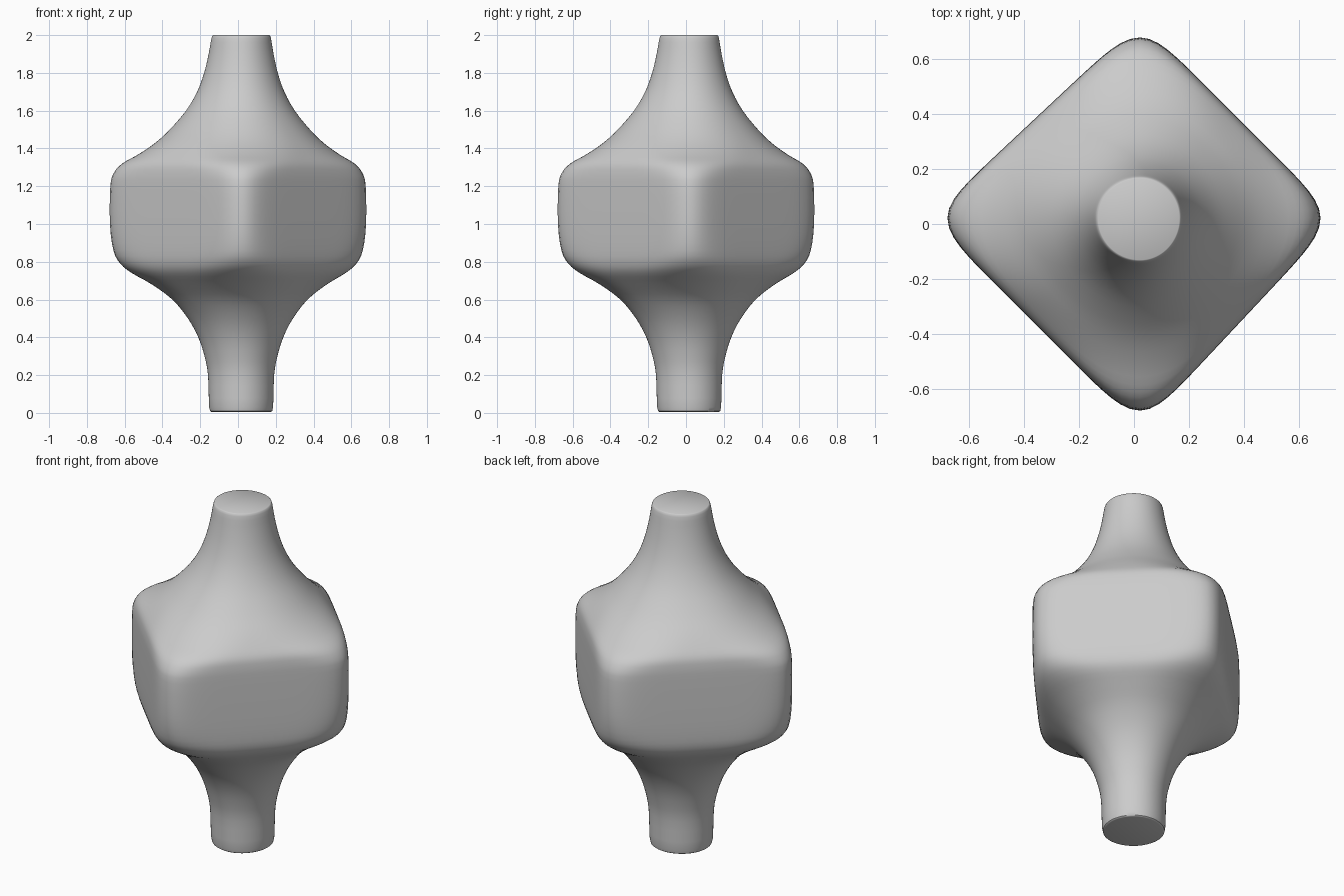
import bpy
import bmesh
import math
from mathutils import Vector

SIDES = 120     # vertices per ring
STEPS = 3       # rings between profile stations
REACH = 0.678   # widest corner
LEAN = 0.022    # sideways offset at the axis, fading towards the corners

# Stations: height, reach at the corners, reach at the flat sides
PROFILE = [
    (0.005, 0.155, 0.155), (0.03, 0.169, 0.168), (0.2, 0.175, 0.174),
    (0.3, 0.193, 0.191), (0.4, 0.225, 0.222), (0.5, 0.278, 0.272),
    (0.6, 0.358, 0.347), (0.68, 0.463, 0.428), (0.74, 0.565, 0.489),
    (0.79, 0.625, 0.514), (0.86, 0.66, 0.523), (1.0, 0.678, 0.526),
    (1.2, 0.676, 0.526), (1.27, 0.658, 0.523), (1.32, 0.615, 0.512),
    (1.37, 0.53, 0.478), (1.43, 0.445, 0.427), (1.5, 0.371, 0.362),
    (1.6, 0.288, 0.284), (1.7, 0.231, 0.229), (1.8, 0.195, 0.194),
    (1.9, 0.172, 0.171), (1.985, 0.157, 0.157), (2.0, 0.148, 0.148),
]


def smooth_stations(points):
    """Catmull-Rom interpolation through the stations."""
    pts = [Vector(p) for p in points]
    result = []
    for i in range(len(pts) - 1):
        a, b = pts[max(i - 1, 0)], pts[i]
        c, d = pts[i + 1], pts[min(i + 2, len(pts) - 1)]
        for s in range(STEPS):
            t = s / STEPS
            result.append(b + (c - a) * t / 2
                          + (a - b * 2.5 + c * 2 - d / 2) * t ** 2
                          + (b * 1.5 - a / 2 - c * 1.5 + d / 2) * t ** 3)
    return result + [pts[-1]]


def lean(value):
    """Offset the middle while keeping the corner reach."""
    return value + LEAN * (1 - abs(value) / REACH)


def make_ring(bm, z, corner, side):
    """Section that ranges from a circle to a rounded diamond."""
    power = 1 / (0.5 - math.log2(max(corner / side, 1)))
    ring = []
    for i in range(SIDES):
        a = math.tau * i / SIDES
        u, v = abs(math.cos(a + math.pi / 4)), abs(math.sin(a + math.pi / 4))
        r = side / (u ** power + v ** power) ** (1 / power)
        ring.append(bm.verts.new((lean(r * math.cos(a)),
                                  lean(r * math.sin(a)), z)))
    return ring


# Single grey material
grey = bpy.data.materials.new("plain grey")
grey.use_nodes = True
colour = (0.6, 0.6, 0.6, 1)
grey.diffuse_color = colour
grey.node_tree.nodes["Principled BSDF"].inputs["Base Color"].default_value = colour

cube = bpy.data.objects.get("Cube")
if cube:
    bpy.data.objects.remove(cube, do_unlink=True)

# Diamond body lofted into the round necks
bm = bmesh.new()
rings = [make_ring(bm, *station) for station in smooth_stations(PROFILE)]
for low, high in zip(rings, rings[1:]):
    for i in range(SIDES):
        j = (i + 1) % SIDES
        bm.faces.new((low[i], low[j], high[j], high[i]))

# Flat ends
bm.faces.new(rings[0][::-1])
bm.faces.new(rings[-1])

mesh = bpy.data.meshes.new("necked_body")
bm.to_mesh(mesh)
bm.free()
mesh.materials.append(grey)
body = bpy.data.objects.new("necked_body", mesh)
bpy.context.collection.objects.link(body)

bpy.ops.object.select_all(action='DESELECT')
body.select_set(True)
bpy.context.view_layer.objects.active = body
bpy.ops.object.shade_smooth_by_angle(angle=math.radians(40))
